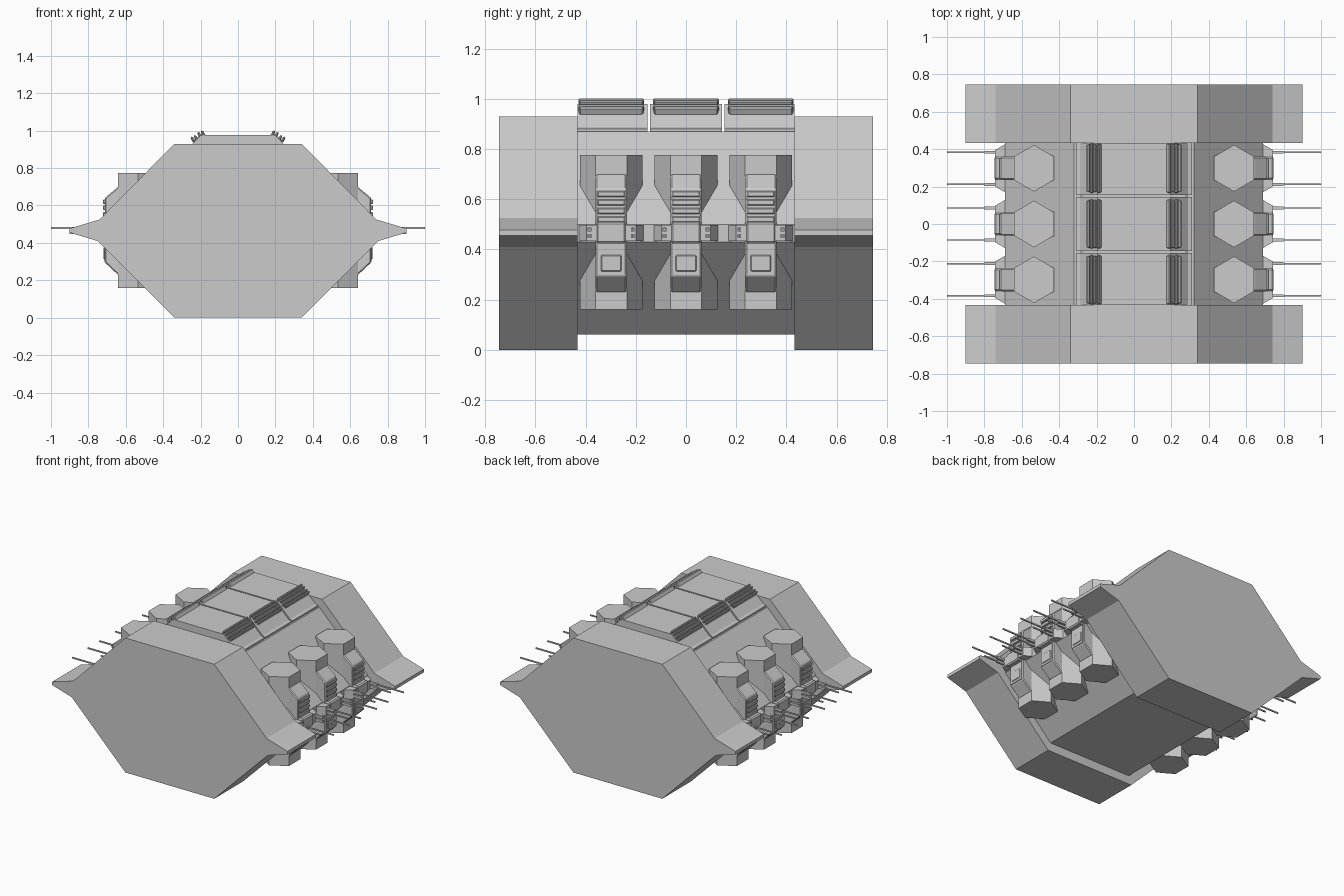
import bpy, bmesh, math
from mathutils import Matrix, Vector

if "Cube" in bpy.data.objects:
    bpy.data.objects.remove(bpy.data.objects["Cube"])


def finish(name, bm, mirror=False, bevel=0.0):
    bmesh.ops.recalc_face_normals(bm, faces=bm.faces)
    me = bpy.data.meshes.new(name)
    bm.to_mesh(me)
    bm.free()
    ob = bpy.data.objects.new(name, me)
    bpy.context.collection.objects.link(ob)
    if bevel:
        b = ob.modifiers.new("bevel", 'BEVEL')
        b.width, b.segments = bevel, 1
    if mirror:
        ob.modifiers.new("mirror", 'MIRROR')
    return ob


def prism(name, pts, lo, hi, axis='y', mirror=False, bevel=0.0):
    """Extrude a profile: (x, z) along y, or (x, y) along z."""
    bm = bmesh.new()
    if axis == 'y':
        vs = [bm.verts.new((a, lo, b)) for a, b in pts]
        off = Vector((0, hi - lo, 0))
    else:
        vs = [bm.verts.new((a, b, lo)) for a, b in pts]
        off = Vector((0, 0, hi - lo))
    f = bm.faces.new(vs)
    ext = bmesh.ops.extrude_face_region(bm, geom=[f], use_keep_orig=True)['geom']
    bmesh.ops.translate(bm, vec=off, verts=[g for g in ext if isinstance(g, bmesh.types.BMVert)])
    return finish(name, bm, mirror, bevel)


def box(name, c, size, tilt=0.0, mirror=True, bevel=0.0):
    bm = bmesh.new()
    m = Matrix.Translation(c) @ Matrix.Rotation(tilt, 4, 'Y') @ Matrix.Diagonal((*size, 1))
    bmesh.ops.create_cube(bm, size=1, matrix=m)
    return finish(name, bm, mirror, bevel)


def sym(half):
    """Complete a right-hand half profile across x = 0."""
    return half + [(-x, z) for x, z in reversed(half)]


# end blocks with side fins
end = sym([(0.34, 0), (0.75, 0.41), (0.9, 0.455), (0.9, 0.477), (0.74, 0.525), (0.34, 0.93)])
prism("front_end_block", end, -0.745, -0.432)
prism("rear_end_block", end, 0.432, 0.745)

# recessed middle hull
prism("middle_hull", sym([(0.32, 0.06), (0.69, 0.43), (0.69, 0.50), (0.32, 0.87)]), -0.433, 0.433)

for i, yc in enumerate((-0.298, 0.0, 0.298)):
    n = f"_{i + 1}"
    # roof panel, separated by narrow seams
    w = 0.141
    lo, hi = max(yc - w - 0.003, -0.432), min(yc + w + 0.003, 0.432)
    prism("roof_panel" + n, sym([(0.31, 0.865), (0.31, 0.88), (0.29, 0.885), (0.195, 0.978)]), lo, hi)

    # tilted roof rails
    t = math.radians(28)
    for k, (x, z, h) in enumerate(((0.186, 0.984, 0.036), (0.205, 0.975, 0.038),
                                   (0.225, 0.961, 0.032), (0.242, 0.953, 0.032))):
        box(f"roof_rail_{k}" + n, (x, yc, z), (0.014, 0.262 - 0.006 * (k % 2), h), t, bevel=0.005)
    box("roof_rail_mount" + n, (0.21, yc, 0.958), (0.07, 0.24, 0.02), math.radians(40))

    # hexagonal turret column
    hexa = [(0.535 + 0.125 * math.sin(a), yc + 0.125 * math.cos(a))
            for a in (math.radians(60 * j) for j in range(6))]
    hexa = [(0.535 + (x - 0.535) * 0.985, y) for x, y in hexa]
    prism("turret_column" + n, hexa, 0.16, 0.775, 'z', True)

    # sloped housing on the outer turret face
    prism("turret_housing" + n, [(0.55, 0.70), (0.64, 0.70), (0.712, 0.64), (0.712, 0.295),
                                 (0.64, 0.228), (0.55, 0.228)], yc - 0.062, yc + 0.062,
          mirror=True, bevel=0.006)
    for k in range(4):
        box(f"cooling_rib_{k}" + n, (0.705, yc, 0.621 - 0.034 * k), (0.034, 0.11, 0.024), bevel=0.004)
    # framed lower hatch
    box("hatch" + n, (0.708, yc, 0.345), (0.022, 0.082, 0.066), bevel=0.004)
    box("hatch_frame" + n, (0.704, yc, 0.36), (0.022, 0.106, 0.125))

    # gun cradle across the turret
    prism("gun_cradle" + n, [(0.6, yc - 0.128), (0.69, yc - 0.128), (0.742, yc - 0.098),
                             (0.742, yc + 0.098), (0.69, yc + 0.128), (0.6, yc + 0.128)],
          0.434, 0.497, 'z', True)
    box("cradle_band" + n, (0.71, yc, 0.466), (0.074, 0.12, 0.085), bevel=0.008)

    # paired stacked barrels
    for s in (-1, 1):
        y = yc + s * 0.086
        for j, (z, end_x) in enumerate(((0.48, 1.0), (0.453, 0.90))):
            m = f"_{j}_{'a' if s < 0 else 'b'}" + n
            box("barrel_sleeve" + m, (0.765, y, z), (0.07, 0.015, 0.016))
            box("barrel" + m, ((0.74 + end_x) / 2, y, z), (end_x - 0.74, 0.007, 0.009))
